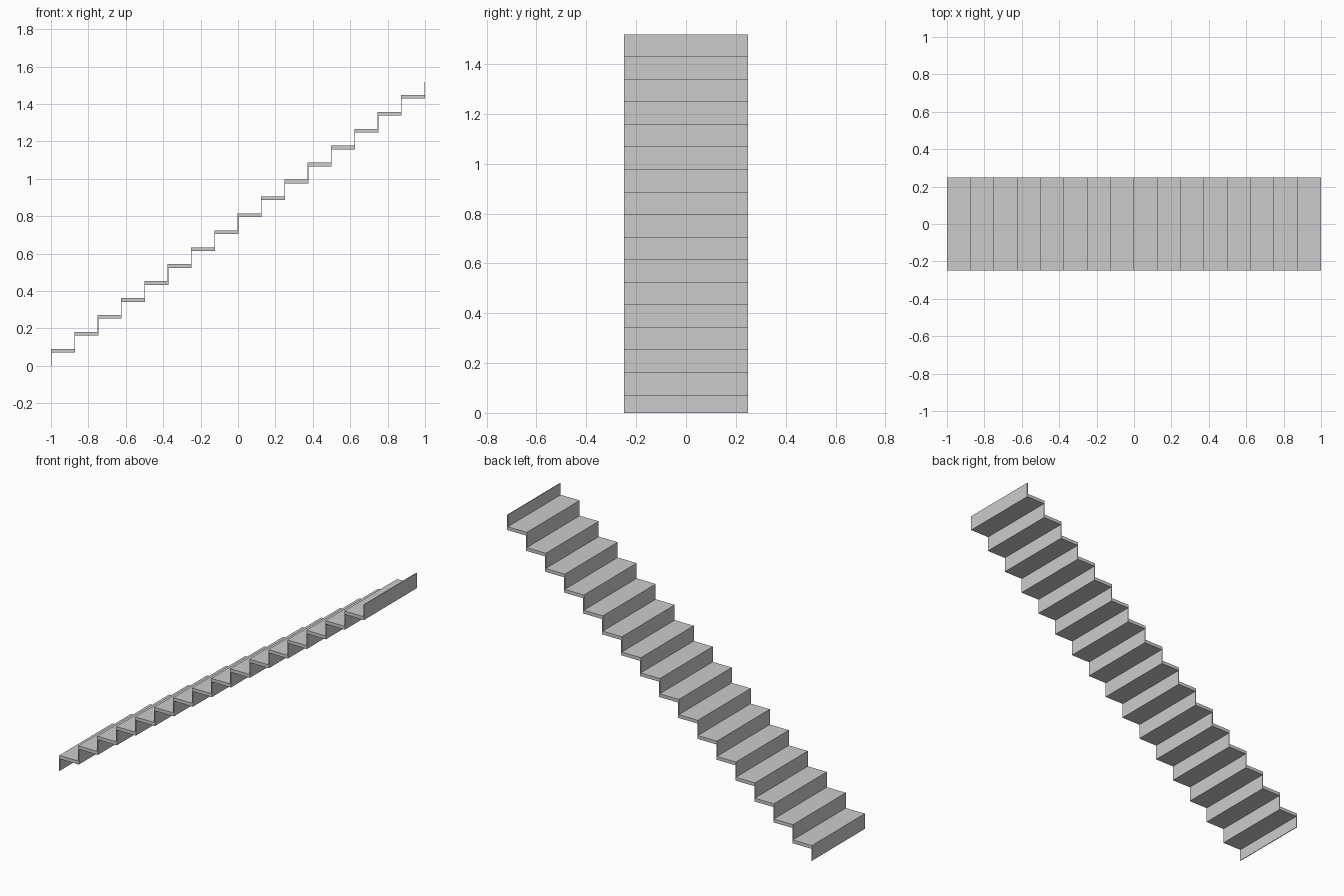
import bpy, bmesh

if "Cube" in bpy.data.objects:
    bpy.data.objects.remove(bpy.data.objects["Cube"])

STEPS = 16
HALF_W = 0.248     # half the stair width
RISER_T = 0.004    # riser board thickness
TREAD_T = 0.02     # tread board thickness
RISER_H = 0.0705   # clear riser height between treads
RUN = (2 - RISER_T) / STEPS
RISE = RISER_H + TREAD_T

# Upper and lower edges of the folded stair profile (x, z)
upper, lower = [(-1, 0)], [(-1 + RISER_T, 0)]
for k in range(STEPS):
    x0, x1, top = -1 + k * RUN, -1 + (k + 1) * RUN, (k + 1) * RISE
    upper += [(x0, top), (x1, top)]
    lower += [(x0 + RISER_T, top - TREAD_T), (x1 + RISER_T, top - TREAD_T)]

# Last riser stands free at the top
end_z = STEPS * RISE + RISER_H
upper.append((1 - RISER_T, end_z))
lower.append((1, end_z))

# Strip of quads on the front side, extruded across the width
bm = bmesh.new()
up = [bm.verts.new((x, -HALF_W, z)) for x, z in upper]
lo = [bm.verts.new((x, -HALF_W, z)) for x, z in lower]
for i in range(len(up) - 1):
    bm.faces.new((up[i], lo[i], lo[i + 1], up[i + 1]))
ext = bmesh.ops.extrude_face_region(bm, geom=bm.faces[:], use_keep_orig=True)
moved = [g for g in ext["geom"] if isinstance(g, bmesh.types.BMVert)]
bmesh.ops.translate(bm, verts=moved, vec=(0, 2 * HALF_W, 0))
bmesh.ops.recalc_face_normals(bm, faces=bm.faces[:])

mesh = bpy.data.meshes.new("staircase")
bm.to_mesh(mesh)
bm.free()
stairs = bpy.data.objects.new("staircase", mesh)
bpy.context.collection.objects.link(stairs)
